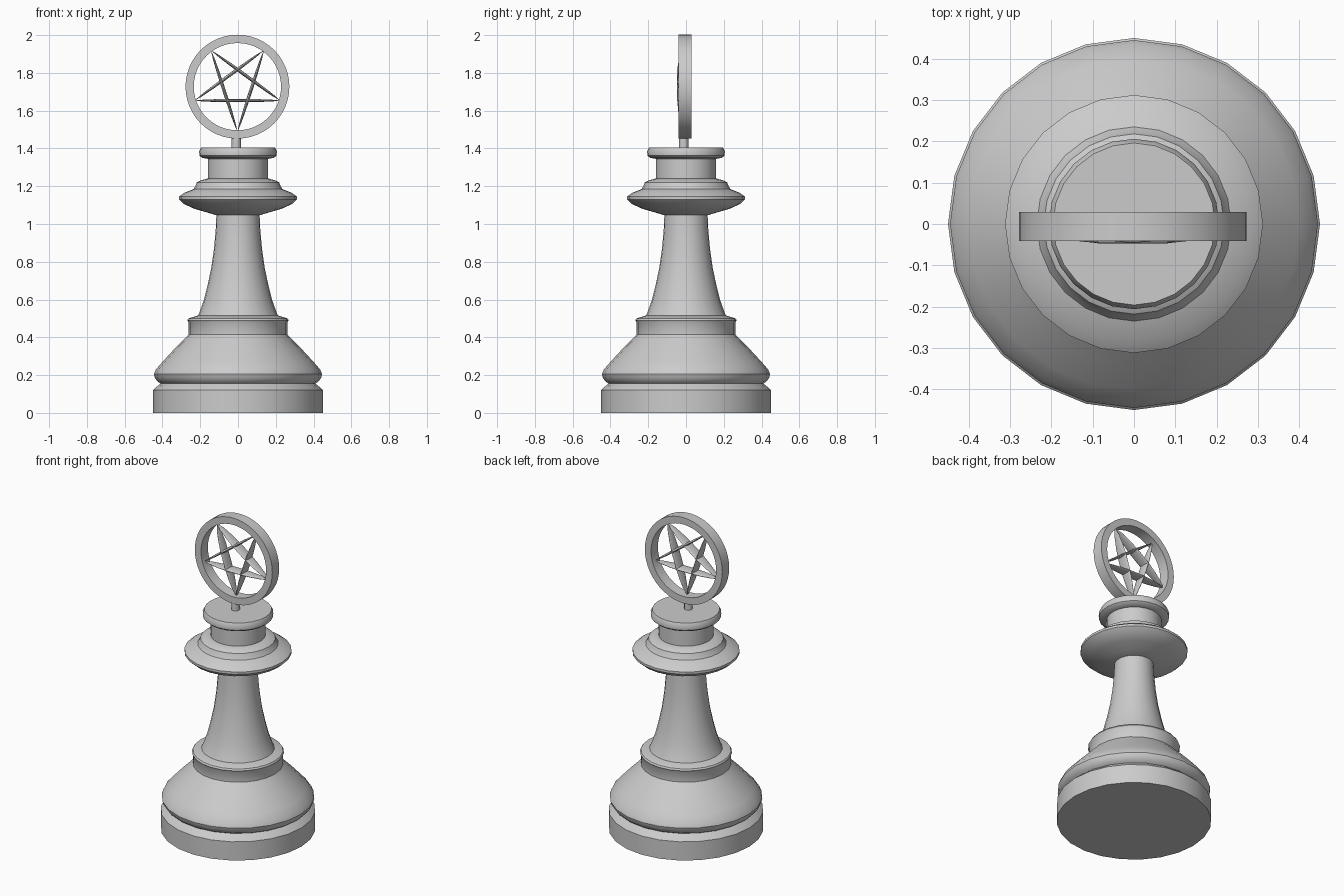
import bpy, math
from math import sin, cos, pi

if "Cube" in bpy.data.objects:
    bpy.data.objects.remove(bpy.data.objects["Cube"])

SIDES = 24


def smooth(obj, angle=35):
    bpy.ops.object.select_all(action='DESELECT')
    obj.select_set(True)
    bpy.context.view_layer.objects.active = obj
    bpy.ops.object.shade_smooth_by_angle(angle=math.radians(angle))


def lathe(name, profile, sides=SIDES):
    """Turn a list of (radius, z) points into a closed solid."""
    verts = [(r * cos(2 * pi * i / sides), r * sin(2 * pi * i / sides), z)
             for r, z in profile for i in range(sides)]
    faces = []
    for k in range(len(profile) - 1):
        for i in range(sides):
            j = (i + 1) % sides
            faces.append((k * sides + i, k * sides + j,
                          (k + 1) * sides + j, (k + 1) * sides + i))
    faces.append(tuple(reversed(range(sides))))
    faces.append(tuple(range((len(profile) - 1) * sides, len(profile) * sides)))
    mesh = bpy.data.meshes.new(name)
    mesh.from_pydata(verts, [], faces)
    obj = bpy.data.objects.new(name, mesh)
    bpy.context.collection.objects.link(obj)
    smooth(obj)
    return obj


# Foot disc, flared base and square-edged band
lathe("base", [(0.45, 0), (0.45, 0.12), (0.435, 0.135), (0.41, 0.155),
               (0.425, 0.165), (0.44, 0.185), (0.445, 0.205), (0.435, 0.23),
               (0.40, 0.27), (0.34, 0.335), (0.29, 0.385), (0.262, 0.415),
               (0.262, 0.48), (0.268, 0.49), (0.262, 0.50), (0.215, 0.515)])

# Concave tapering stem
lathe("stem", [(0.225, 0.49), (0.205, 0.53), (0.18, 0.60), (0.16, 0.68),
               (0.141, 0.77), (0.127, 0.87), (0.118, 0.97), (0.113, 1.08)])

# Wide collar with a stepped upper bead
lathe("collar", [(0.11, 1.045), (0.16, 1.06), (0.23, 1.08), (0.285, 1.105),
                 (0.312, 1.13), (0.312, 1.145), (0.285, 1.165),
                 (0.235, 1.185), (0.226, 1.20), (0.218, 1.22),
                 (0.20, 1.23), (0.165, 1.24)])

# Neck and rounded cap
lathe("head", [(0.16, 1.22), (0.16, 1.345), (0.19, 1.35), (0.204, 1.362),
               (0.206, 1.385), (0.196, 1.405)])

# Short pin carrying the ring
pin = lathe("ring_pin", [(0.025, 1.39), (0.025, 1.48)], 12)
pin.location = (-0.009, -0.012, 0)

# Upright ring: rectangular section turned about the y axis
CX, CY, CZ = -0.003, -0.006, 1.727
OUTER, INNER, HALF, N = 0.275, 0.231, 0.035, 48
section = [(OUTER, -HALF), (OUTER, HALF), (INNER, HALF), (INNER, -HALF)]
verts = [(r * cos(2 * pi * i / N), y, r * sin(2 * pi * i / N))
         for i in range(N) for r, y in section]
faces = [(i * 4 + k, i * 4 + (k + 1) % 4,
          (i + 1) % N * 4 + (k + 1) % 4, (i + 1) % N * 4 + k)
         for i in range(N) for k in range(4)]
mesh = bpy.data.meshes.new("ring")
mesh.from_pydata(verts, [], [f[::-1] for f in faces])
ring = bpy.data.objects.new("ring", mesh)
bpy.context.collection.objects.link(ring)
ring.location = (CX, CY, CZ)
bpy.context.view_layer.objects.active = ring
ring.select_set(True)
bpy.ops.object.mode_set(mode='EDIT')
bpy.ops.mesh.select_all(action='SELECT')
bpy.ops.mesh.normals_make_consistent(inside=False)
bpy.ops.object.mode_set(mode='OBJECT')
smooth(ring)

# Star of five flattened, pointed struts inside the ring
R = 0.238
tips = [(R * cos(-pi / 2 + k * 2 * pi / 5), R * sin(-pi / 2 + k * 2 * pi / 5))
        for k in range(5)]
for k in range(5):
    (x0, z0), (x1, z1) = tips[k], tips[(k + 2) % 5]
    half = math.hypot(x1 - x0, z1 - z0) / 2
    strut = lathe(f"star_strut_{k + 1}",
                  [(0.04, -1), (0.52, -0.8), (0.82, -0.5), (0.97, -0.2),
                   (0.97, 0.2), (0.82, 0.5), (0.52, 0.8), (0.04, 1)], 12)
    strut.scale = (0.009, 0.038, half)
    strut.location = (CX + (x0 + x1) / 2, -0.01, CZ + (z0 + z1) / 2)
    strut.rotation_euler = (0, math.atan2(x1 - x0, z1 - z0), 0)
